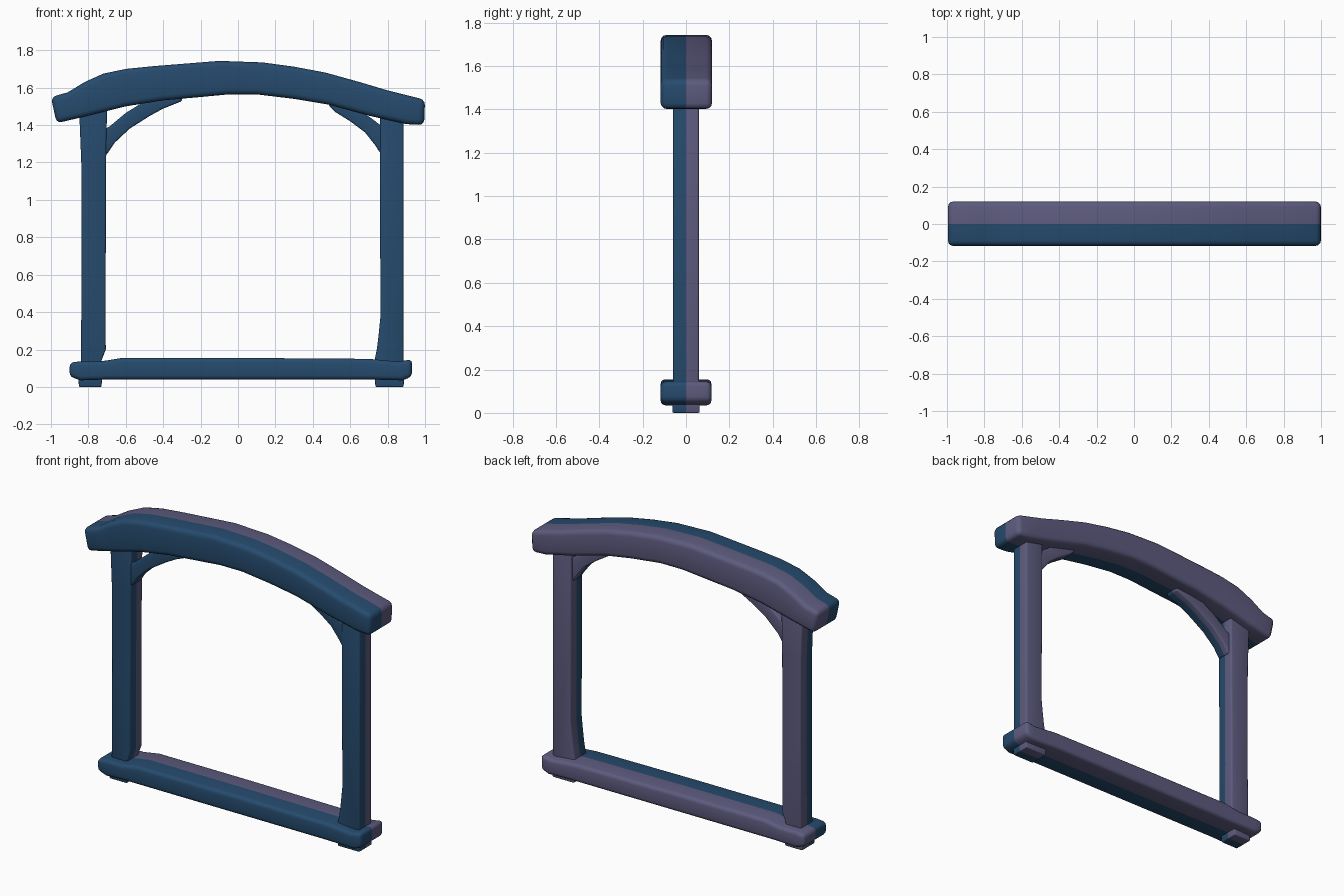
import bpy, bmesh
from mathutils import Vector


def material(name, color):
    m = bpy.data.materials.new(name)
    m.diffuse_color = (*color, 1.0)
    return m


MATS = [material("deep blue", (0.019, 0.070, 0.155)),
        material("muted violet", (0.110, 0.105, 0.210))]


def timber(name, outline, y0, y1, radius):
    """Extrude an x-z outline along y, round the sharp edges, colour front and back halves."""
    bm = bmesh.new()
    face = bm.faces.new([bm.verts.new((x, y0, z)) for x, z in outline])
    ext = bmesh.ops.extrude_face_region(bm, geom=[face])
    moved = [v for v in ext["geom"] if isinstance(v, bmesh.types.BMVert)]
    bmesh.ops.translate(bm, vec=Vector((0, y1 - y0, 0)), verts=moved)
    bmesh.ops.recalc_face_normals(bm, faces=bm.faces[:])
    sharp = [e for e in bm.edges if e.calc_face_angle(0) > 0.75]
    bmesh.ops.bevel(bm, geom=sharp, offset=radius, segments=3, profile=0.5,
                    affect='EDGES', clamp_overlap=True)
    bmesh.ops.bisect_plane(bm, geom=bm.verts[:] + bm.edges[:] + bm.faces[:],
                           plane_co=(0, 0, 0), plane_no=(0, 1, 0))
    for f in bm.faces:
        f.material_index = 1 if f.calc_center_median().y > 0 else 0
    bmesh.ops.triangulate(bm, faces=[f for f in bm.faces if len(f.verts) > 4])
    bmesh.ops.recalc_face_normals(bm, faces=bm.faces[:])
    me = bpy.data.meshes.new(name)
    bm.to_mesh(me)
    bm.free()
    for m in MATS:
        me.materials.append(m)
    ob = bpy.data.objects.new(name, me)
    bpy.context.collection.objects.link(ob)
    bpy.ops.object.select_all(action='DESELECT')
    ob.select_set(True)
    bpy.context.view_layer.objects.active = ob
    bpy.ops.object.shade_smooth_by_angle(angle=0.7)
    return ob


# Arched top beam
timber("arched_beam", [
    (-1.0, 1.55), (-0.91, 1.575), (-0.82, 1.63), (-0.72, 1.675), (-0.6, 1.70),
    (-0.45, 1.715), (-0.3, 1.727), (-0.1, 1.743), (0.13, 1.735), (0.3, 1.712),
    (0.47, 1.68), (0.65, 1.63), (0.8, 1.585), (1.0, 1.535), (0.995, 1.40),
    (0.9, 1.405), (0.7, 1.45), (0.48, 1.51), (0.3, 1.54), (0.1, 1.564),
    (-0.05, 1.564), (-0.2, 1.55), (-0.4, 1.532), (-0.6, 1.50), (-0.8, 1.45),
    (-0.97, 1.41)], -0.117, 0.12, 0.028)

# Bottom sill
timber("bottom_sill", [
    (-0.90, 0.13), (-0.84, 0.137), (-0.73, 0.137), (-0.62, 0.155), (0.0, 0.155),
    (0.7, 0.15), (0.86, 0.135), (0.93, 0.148), (0.93, 0.055), (0.88, 0.035),
    (0.7, 0.04), (-0.7, 0.04), (-0.84, 0.035), (-0.90, 0.055)],
    -0.117, 0.117, 0.022)

# Upright posts
timber("left_post", [
    (-0.84, 0.04), (-0.836, 0.7), (-0.838, 1.2), (-0.85, 1.5), (-0.70, 1.52),
    (-0.705, 1.2), (-0.708, 0.5), (-0.707, 0.20), (-0.73, 0.14), (-0.73, 0.04)],
    -0.06, 0.06, 0.01)
timber("right_post", [
    (0.885, 0.04), (0.885, 1.48), (0.76, 1.49), (0.76, 0.8), (0.762, 0.38),
    (0.752, 0.28), (0.742, 0.2), (0.73, 0.14), (0.73, 0.04)],
    -0.06, 0.06, 0.01)

# Feet
for name, x0, x1 in (("left_foot", -0.85, -0.73), ("right_foot", 0.735, 0.885)):
    timber(name, [(x0, 0), (x1, 0), (x1 + 0.006, 0.07), (x0 - 0.006, 0.07)],
           -0.062, 0.062, 0.006)

# Curved corner braces
timber("left_brace", [
    (-0.74, 1.24), (-0.70, 1.245), (-0.66, 1.305), (-0.58, 1.38), (-0.47, 1.45),
    (-0.4, 1.488), (-0.3, 1.528), (-0.295, 1.56), (-0.48, 1.54), (-0.535, 1.505),
    (-0.6, 1.465), (-0.69, 1.39), (-0.74, 1.37)], -0.055, 0.04, 0.01)
timber("right_brace", [
    (0.80, 1.25), (0.76, 1.25), (0.735, 1.29), (0.68, 1.36), (0.6, 1.42),
    (0.52, 1.47), (0.485, 1.505), (0.49, 1.53), (0.62, 1.50), (0.715, 1.435),
    (0.76, 1.40), (0.80, 1.39)], -0.055, 0.04, 0.01)
